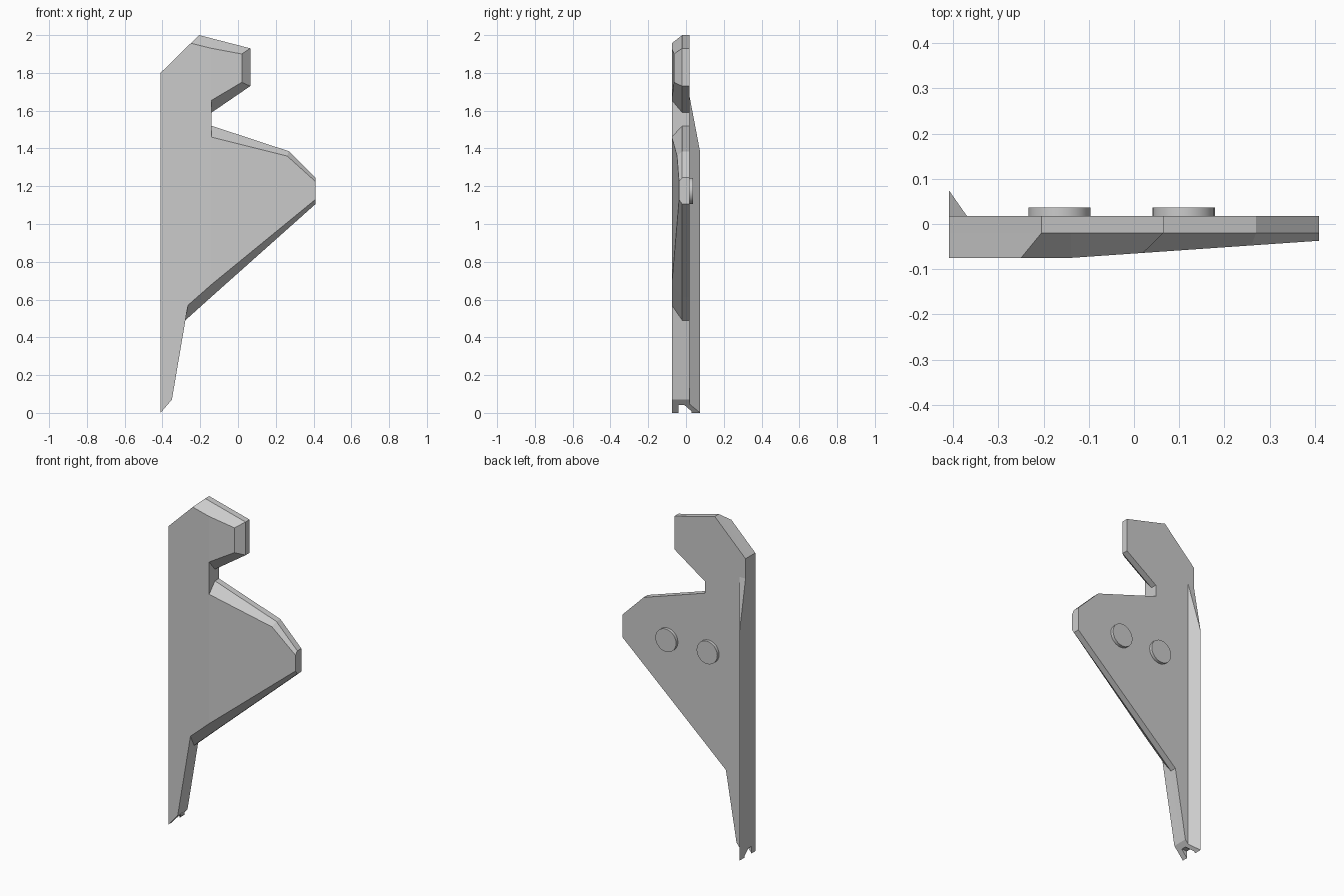
import bpy, bmesh, math

if "Cube" in bpy.data.objects:
    bpy.data.objects.remove(bpy.data.objects["Cube"])

BACK, MID = 0.018, -0.02


def make(name, verts, faces):
    bm = bmesh.new()
    vs = [bm.verts.new(v) for v in verts]
    for f in faces:
        bm.faces.new([vs[i] for i in f])
    bmesh.ops.recalc_face_normals(bm, faces=bm.faces)
    me = bpy.data.meshes.new(name)
    bm.to_mesh(me)
    bm.free()
    ob = bpy.data.objects.new(name, me)
    bpy.context.collection.objects.link(ob)
    return ob


def front_y(x):
    # front is flat on the left, then thins toward the right tip
    return -0.075 + max(0, x + 0.14) * 0.069


# Blade outline: back x, z and matching bevelled front x, z
outline = [
    (-0.41, 0.0, -0.41, 0.0), (-0.35, 0.07, -0.35, 0.07),
    (-0.279, 0.49, -0.265, 0.57), (-0.14, 0.615, -0.14, 0.68),
    (0.41, 1.105, 0.41, 1.13), (0.41, 1.245, 0.41, 1.225),
    (0.27, 1.385, 0.26, 1.36), (-0.14, 1.52, -0.14, 1.46),
    (-0.14, 1.59, -0.14, 1.655), (0.065, 1.73, 0.02, 1.75),
    (0.065, 1.93, 0.02, 1.90), (-0.14, 1.983, -0.14, 1.93),
    (-0.205, 2.0, -0.25, 1.957), (-0.41, 1.8, -0.41, 1.8)]
n = len(outline)
verts = [(x, BACK, z) for x, z, _, _ in outline]
verts += [(x, MID, z) for x, z, _, _ in outline]
verts += [(x, front_y(x), z) for _, _, x, z in outline]
faces = [tuple(range(n))]
for r in (0, n):
    for i in range(n):
        j = (i + 1) % n
        faces.append((r + i, r + j, r + n + j, r + n + i))
# front: spine, fin and hook head
for idx in ((0, 1, 2, 3, 7, 8, 11, 12, 13), (3, 4, 5, 6, 7), (8, 9, 10, 11)):
    faces.append(tuple(2 * n + i for i in idx))
blade = make("blade", verts, faces)

# Wedge rib along the back edge
rib = make("back_rib", [
    (-0.41, BACK, 0), (-0.41, 0.075, 0), (-0.37, BACK, 0.047),
    (-0.41, BACK, 1.68), (-0.41, 0.075, 1.38), (-0.37, BACK, 1.68)],
    [(0, 1, 2), (0, 1, 4, 3), (1, 2, 5, 4), (0, 2, 5, 3), (3, 4, 5)])

# Notch in the foot
notch = [(-0.04, -0.05), (-0.04, 0.043), (-0.01, 0.043), (0.03, 0.008), (0.03, -0.05)]
m = len(notch)
cutter = make("notch_cutter",
              [(x, y, z) for x in (-0.5, -0.2) for y, z in notch],
              [tuple(range(m)), tuple(range(m, 2 * m))] +
              [(i, (i + 1) % m, m + (i + 1) % m, m + i) for i in range(m)])
cutter.hide_render = True
cutter.hide_viewport = False
for ob in (blade, rib):
    mod = ob.modifiers.new("foot_notch", "BOOLEAN")
    mod.operation = "DIFFERENCE"
    mod.solver = "EXACT"
    mod.object = cutter
    bpy.context.view_layer.objects.active = ob
    bpy.ops.object.modifier_apply(modifier=mod.name)
bpy.data.objects.remove(cutter)

# Two round studs on the back
for x, side in ((-0.165, "left"), (0.11, "right")):
    bpy.ops.mesh.primitive_cylinder_add(
        vertices=24, radius=0.069, depth=0.027,
        location=(x, 0.0225, 1.175), rotation=(math.pi / 2, 0, 0))
    stud = bpy.context.object
    stud.name = "stud_" + side
    bpy.ops.object.shade_smooth_by_angle(angle=math.radians(30))
